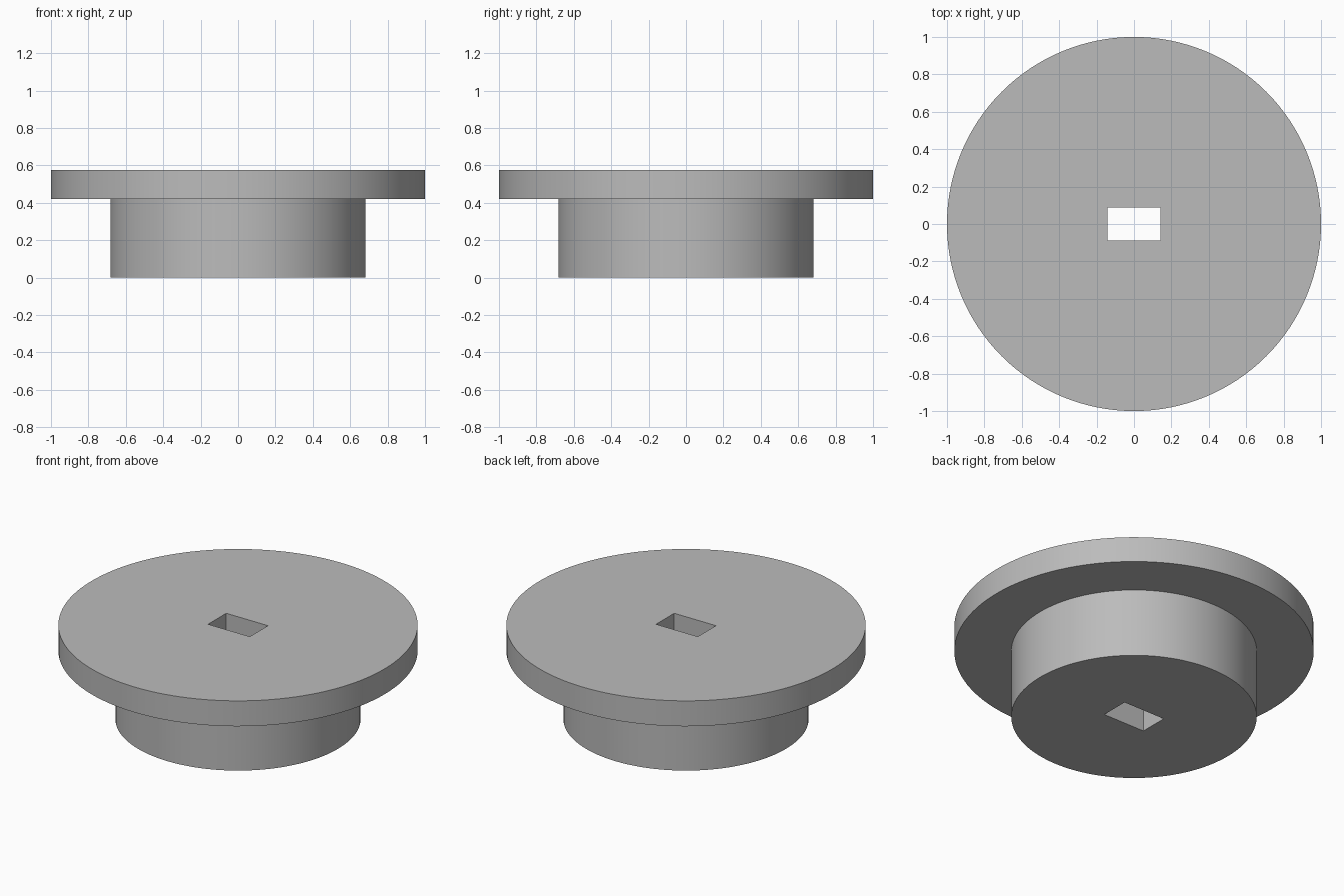
import bpy
import bmesh
import math
from mathutils import Vector

HUB_RADIUS, FLANGE_RADIUS = 0.683, 1.0
STEP_Z, TOP_Z = 0.42, 0.576
SLOT_X, SLOT_Y = 0.284, 0.176
SIDES = 128

cube = bpy.data.objects.get("Cube")
if cube:
    bpy.data.objects.remove(cube, do_unlink=True)

grey = bpy.data.materials.new("plain grey")
grey.use_nodes = True
colour = (0.5, 0.5, 0.5, 1)
grey.diffuse_color = colour
grey.node_tree.nodes["Principled BSDF"].inputs["Base Color"].default_value = colour


def add_object(name, bm):
    bmesh.ops.recalc_face_normals(bm, faces=bm.faces)
    mesh = bpy.data.meshes.new(name)
    bm.to_mesh(mesh)
    bm.free()
    mesh.materials.append(grey)
    obj = bpy.data.objects.new(name, mesh)
    bpy.context.collection.objects.link(obj)
    return obj


# Hub and flange: one stepped profile turned around the z axis
profile = [(0, 0), (HUB_RADIUS, 0), (HUB_RADIUS, STEP_Z),
           (FLANGE_RADIUS, STEP_Z), (FLANGE_RADIUS, TOP_Z), (0, TOP_Z)]
bm = bmesh.new()
verts = [bm.verts.new((r, 0, z)) for r, z in profile]
edges = [bm.edges.new(pair) for pair in zip(verts, verts[1:])]
bmesh.ops.spin(bm, geom=verts + edges, cent=(0, 0, 0), axis=(0, 0, 1),
               angle=math.tau, steps=SIDES)
bmesh.ops.remove_doubles(bm, verts=bm.verts, dist=0.0001)
# Merge the flat fans at the two ends into single faces
poles = [v for v in bm.verts if v.co.xy.length < 0.001]
bmesh.ops.dissolve_verts(bm, verts=poles)
body = add_object("flanged_hub", bm)

# Rectangular slot through the whole height
bm = bmesh.new()
bmesh.ops.create_cube(bm, size=1)
bmesh.ops.scale(bm, verts=bm.verts, vec=(SLOT_X, SLOT_Y, 2 * TOP_Z))
bmesh.ops.translate(bm, verts=bm.verts, vec=Vector((0, 0, TOP_Z / 2)))
cutter = add_object("slot_cutter", bm)
cutter.hide_render = True

slot = body.modifiers.new("slot", "BOOLEAN")
slot.operation = "DIFFERENCE"
slot.solver = "EXACT"
slot.object = cutter

# Apply the cut, then smooth the round walls and keep the rims sharp
bpy.ops.object.select_all(action="DESELECT")
body.select_set(True)
bpy.context.view_layer.objects.active = body
bpy.ops.object.modifier_apply(modifier=slot.name)
bpy.data.objects.remove(cutter, do_unlink=True)
bpy.ops.object.shade_smooth_by_angle(angle=math.radians(30))
